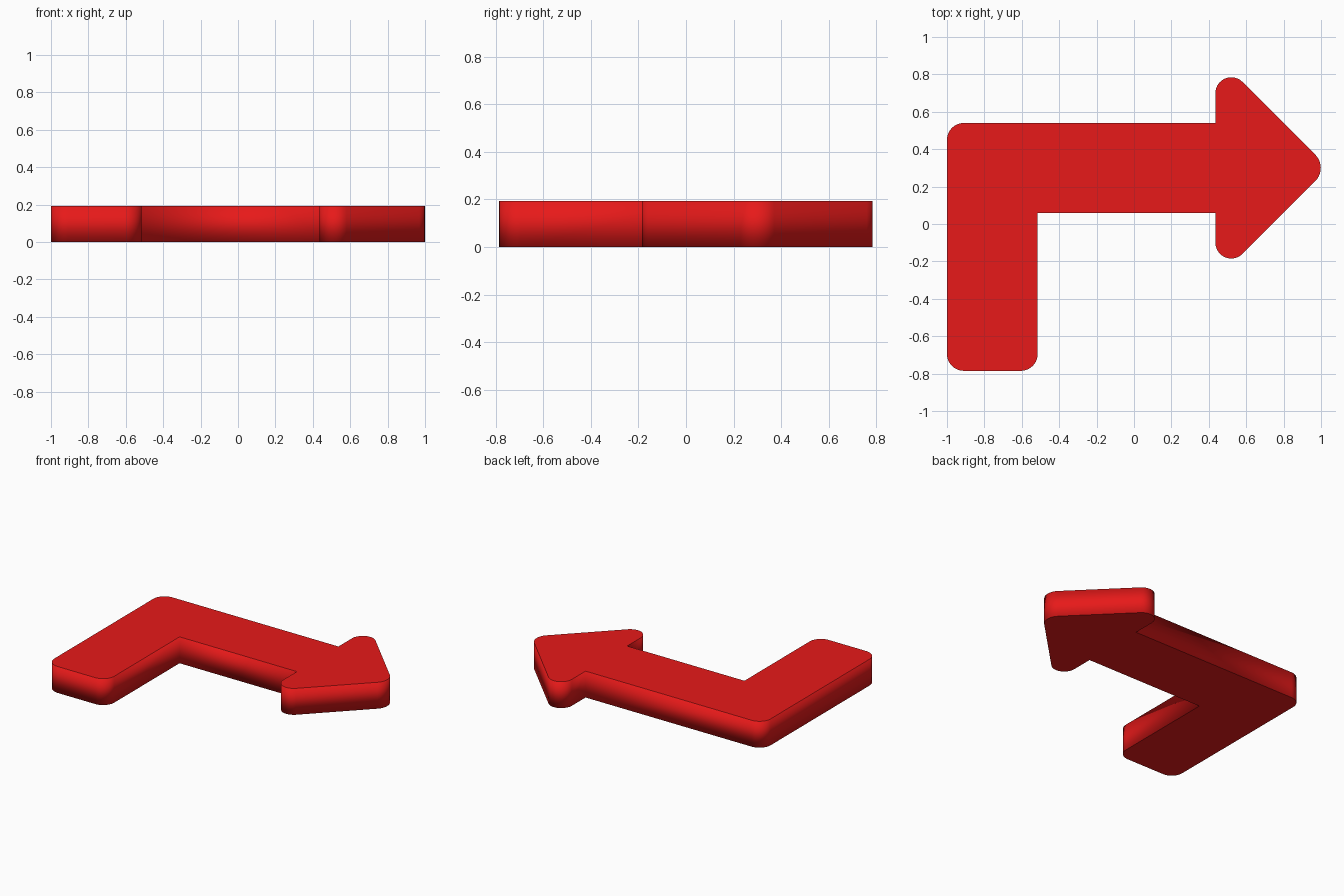
import bpy, bmesh, math
from mathutils import Vector

if "Cube" in bpy.data.objects:
    bpy.data.objects.remove(bpy.data.objects["Cube"])

HEIGHT = 0.193

# Arrow outline, counterclockwise: x, y, corner radius
CORNERS = [
    (-1.0, -0.785, 0.09), (-0.515, -0.785, 0.09), (-0.515, 0.06, 0),
    (0.435, 0.06, 0), (0.435, -0.305, 0.085), (1.04, 0.30, 0.1),
    (0.435, 0.905, 0.085), (0.435, 0.54, 0), (-1.0, 0.54, 0.09),
]


def rounded_outline(corners, steps=10):
    """Replace every corner that has a radius with a tangent arc."""
    points = []
    for i, (x, y, r) in enumerate(corners):
        p = Vector((x, y))
        if r == 0:
            points.append(p)
            continue
        a = (Vector(corners[i - 1][:2]) - p).normalized()
        b = (Vector(corners[(i + 1) % len(corners)][:2]) - p).normalized()
        half = a.angle(b) / 2
        center = p + (a + b).normalized() * r / math.sin(half)
        start = p + a * r / math.tan(half) - center
        turn = math.pi - 2 * half
        for s in range(steps + 1):
            t = turn * s / steps
            points.append(center + Vector((
                start.x * math.cos(t) - start.y * math.sin(t),
                start.x * math.sin(t) + start.y * math.cos(t))))
    return points


# Arrow body: extruded outline
bm = bmesh.new()
base = bm.faces.new([bm.verts.new((p.x, p.y, 0)) for p in rounded_outline(CORNERS)])
top = bmesh.ops.extrude_face_region(bm, geom=[base], use_keep_orig=True)
bmesh.ops.translate(bm, verts=[v for v in top["geom"] if isinstance(v, bmesh.types.BMVert)],
                    vec=(0, 0, HEIGHT))
bmesh.ops.recalc_face_normals(bm, faces=bm.faces)
mesh = bpy.data.meshes.new("turn_arrow")
bm.to_mesh(mesh)
bm.free()
arrow = bpy.data.objects.new("turn_arrow", mesh)
bpy.context.collection.objects.link(arrow)

# Soft shading on the walls, flat caps
normals = [None] * len(mesh.loops)
for poly in mesh.polygons:
    poly.use_smooth = True
    for li in poly.loop_indices:
        vert = mesh.vertices[mesh.loops[li].vertex_index]
        normals[li] = tuple(poly.normal if abs(poly.normal.z) > 0.5 else vert.normal)
mesh.normals_split_custom_set(normals)

# Red paint
red = bpy.data.materials.new("red")
red.diffuse_color = (0.8, 0.01, 0.01, 1)
red.use_nodes = True
red.node_tree.nodes["Principled BSDF"].inputs["Base Color"].default_value = red.diffuse_color
mesh.materials.append(red)
